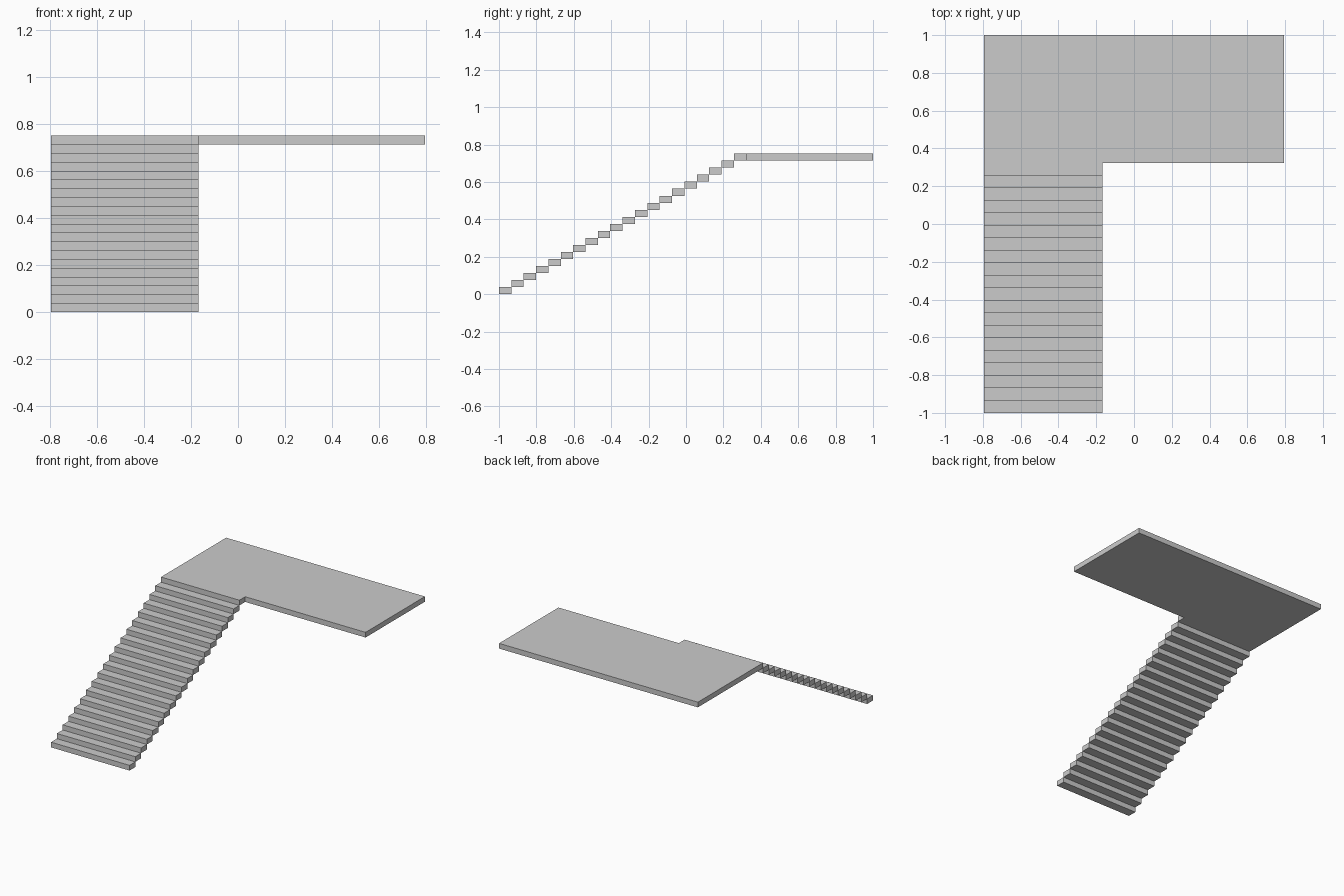
import bpy, bmesh

if "Cube" in bpy.data.objects:
    bpy.data.objects.remove(bpy.data.objects["Cube"])

STEPS = 20                 # the last level is the landing itself
RUN, RISE = 0.0661, 0.0376
LEFT, INNER, RIGHT = -0.795, -0.168, 0.795


def slab(name, outline, z):
    """Extrude a flat xy outline upward by one riser height."""
    bm = bmesh.new()
    face = bm.faces.new([bm.verts.new((x, y, z)) for x, y in outline])
    top = bmesh.ops.extrude_face_region(bm, geom=[face])["geom"]
    bmesh.ops.translate(bm, vec=(0, 0, RISE),
                        verts=[v for v in top if isinstance(v, bmesh.types.BMVert)])
    bmesh.ops.recalc_face_normals(bm, faces=bm.faces)
    mesh = bpy.data.meshes.new(name)
    bm.to_mesh(mesh)
    bm.free()
    obj = bpy.data.objects.new(name, mesh)
    bpy.context.collection.objects.link(obj)
    return obj


# Stair treads: one slab repeated up the flight
treads = slab("stair_treads",
              [(LEFT, -1), (INNER, -1), (INNER, -1 + RUN), (LEFT, -1 + RUN)], 0)
flight = treads.modifiers.new("flight", "ARRAY")
flight.count = STEPS - 1
flight.use_relative_offset = False
flight.use_constant_offset = True
flight.constant_offset_displace = (0, RUN, RISE)

# Landing: platform with the top step projecting from its front edge
lip = -1 + (STEPS - 1) * RUN
front = lip + RUN
slab("landing",
     [(LEFT, lip), (INNER, lip), (INNER, front), (RIGHT, front), (RIGHT, 1), (LEFT, 1)],
     (STEPS - 1) * RISE)
